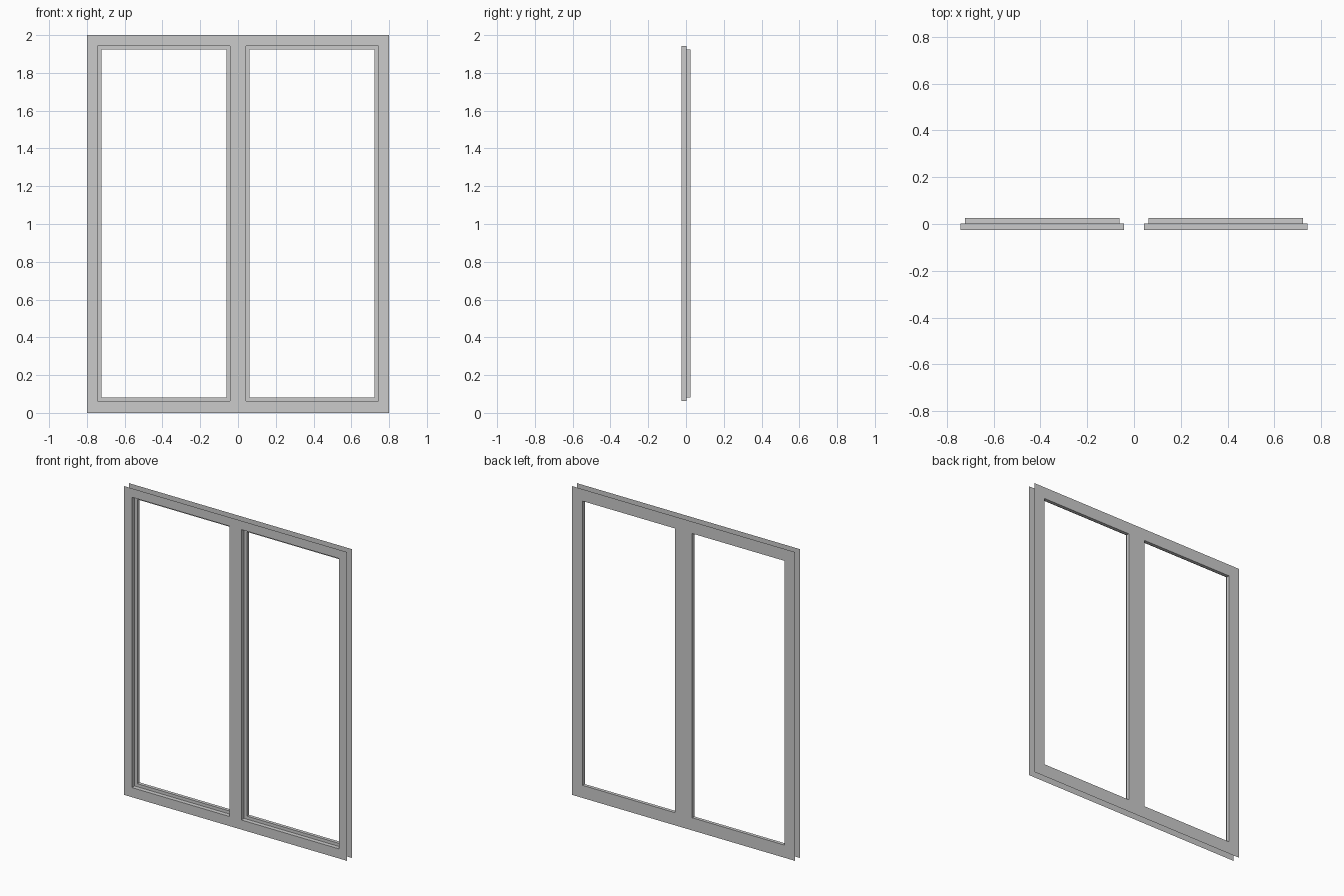
import bpy, bmesh

if "Cube" in bpy.data.objects:
    bpy.data.objects.remove(bpy.data.objects["Cube"])

W, H = 0.8, 2.0                      # half width, height
YF, YM, YB = -0.025, 0.003, 0.025    # front face, glazing step, back face
# opening edges: (inner x, outer x, bottom z, top z)
WIDE = (0.042, 0.743, 0.062, 1.943)
NARROW = (0.062, 0.723, 0.082, 1.923)


def make_object(name, bm):
    bmesh.ops.remove_doubles(bm, verts=bm.verts, dist=1e-5)
    me = bpy.data.meshes.new(name)
    bm.to_mesh(me)
    bm.free()
    ob = bpy.data.objects.new(name, me)
    bpy.context.collection.objects.link(ob)
    return ob


def face_sheet(name, y, opening, front):
    """Flat sheet with two openings, made of a grid with two cells left out."""
    xi, xo, zb, zt = opening
    xs, zs = (-W, -xo, -xi, xi, xo, W), (0, zb, zt, H)
    bm = bmesh.new()
    for i in range(5):
        for k in range(3):
            if k == 1 and i in (1, 3):
                continue
            c = [(xs[i], zs[k]), (xs[i + 1], zs[k]),
                 (xs[i + 1], zs[k + 1]), (xs[i], zs[k + 1])]
            if not front:
                c.reverse()
            bm.faces.new([bm.verts.new((x, y, z)) for x, z in c])
    return make_object(name, bm)


def opening_lining(name, side):
    """Stepped rebate: wide wall, ledge, then narrow wall."""
    bm = bmesh.new()
    rings = []
    for (xi, xo, zb, zt), y in ((WIDE, YF), (WIDE, YM), (NARROW, YM), (NARROW, YB)):
        x0, x1 = sorted((side * xi, side * xo))
        rings.append([bm.verts.new((x, y, z)) for x, z in
                      ((x0, zb), (x1, zb), (x1, zt), (x0, zt))])
    for a, b in zip(rings, rings[1:]):
        for j in range(4):
            n = (j + 1) % 4
            bm.faces.new((a[j], a[n], b[n], b[j]))
    return make_object(name, bm)


# front and back faces of the frame (outer edge is open)
face_sheet("frame_front", YF, WIDE, True)
face_sheet("frame_back", YB, NARROW, False)

# linings of the two openings
opening_lining("left_opening_lining", -1)
opening_lining("right_opening_lining", 1)
